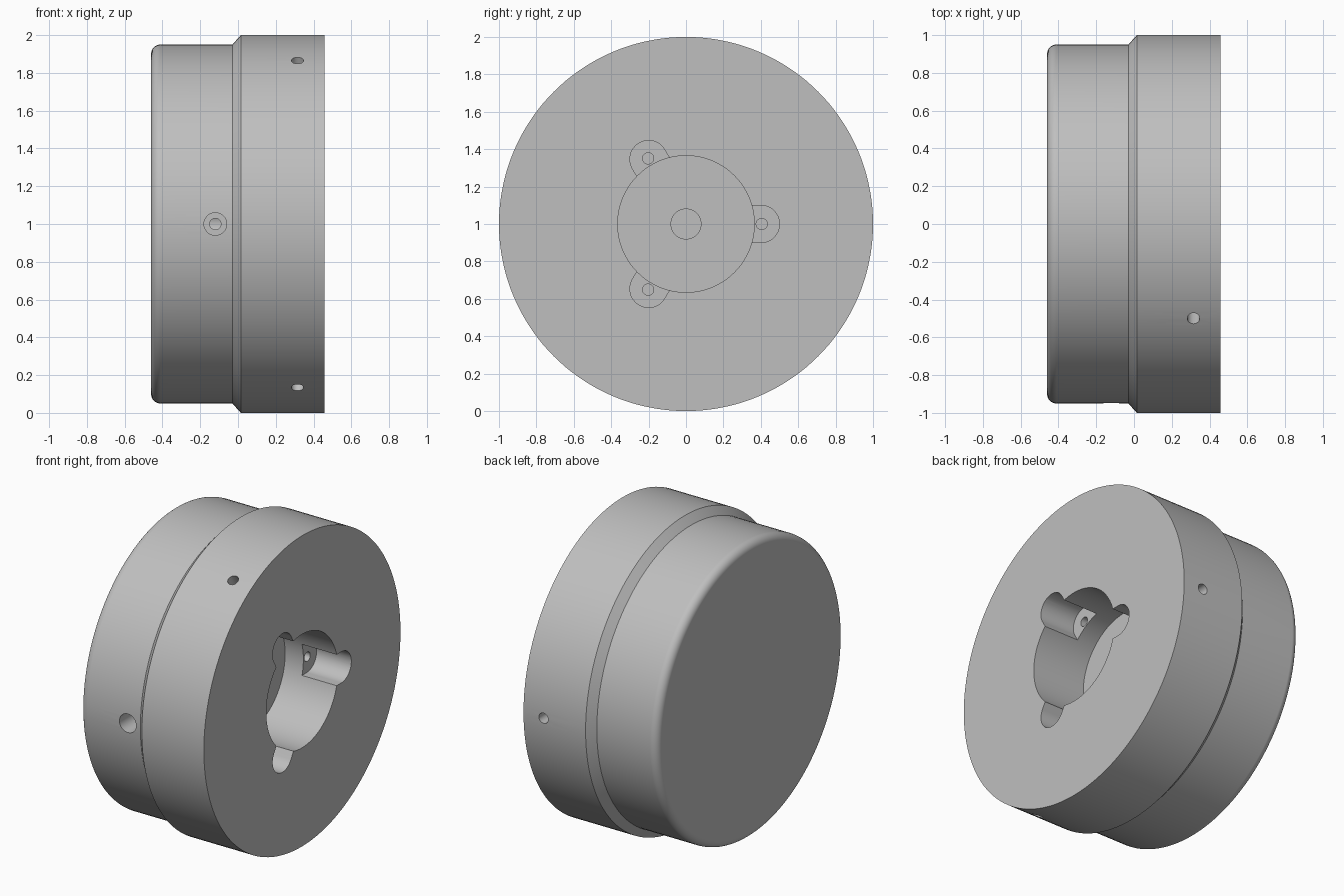
import bpy
import bmesh
from math import radians, sin, cos, pi
from mathutils import Matrix, Vector

cube = bpy.data.objects.get("Cube")
if cube:
    bpy.data.objects.remove(cube, do_unlink=True)

grey = bpy.data.materials.new("steel grey")
grey.use_nodes = True
colour = (0.52, 0.52, 0.52, 1)
grey.diffuse_color = colour
grey.node_tree.nodes["Principled BSDF"].inputs["Base Color"].default_value = colour

CENTRE = Matrix.Translation((0, 0, 1))
ANGLES = [radians(a) for a in (0, 120, 240)]


def make_object(name, bm):
    bmesh.ops.recalc_face_normals(bm, faces=bm.faces[:])
    mesh = bpy.data.meshes.new(name)
    bm.to_mesh(mesh)
    bm.free()
    mesh.materials.append(grey)
    obj = bpy.data.objects.new(name, mesh)
    bpy.context.collection.objects.link(obj)
    return obj


def lathe(name, profile, steps):
    """Revolve (x, radius) points about the x axis."""
    bm = bmesh.new()
    verts = [bm.verts.new((x, r, 0)) for x, r in profile]
    edges = [bm.edges.new(pair) for pair in zip(verts, verts[1:])]
    bmesh.ops.spin(bm, geom=verts + edges, cent=(0, 0, 0), axis=(1, 0, 0),
                   angle=2 * pi, steps=steps)
    bmesh.ops.remove_doubles(bm, verts=bm.verts[:], dist=0.0001)
    bmesh.ops.transform(bm, matrix=CENTRE, verts=bm.verts[:])
    return make_object(name, bm)


def cylinder(start, end, radius):
    """Cylinder cutter between two points given relative to the axis."""
    start, end = Vector(start), Vector(end)
    turn = (end - start).to_track_quat("Z", "Y").to_matrix().to_4x4()
    place = CENTRE @ Matrix.Translation((start + end) / 2) @ turn
    bm = bmesh.new()
    bmesh.ops.create_cone(bm, cap_ends=True, segments=32, radius1=radius,
                          radius2=radius, depth=(end - start).length, matrix=place)
    return make_object("hole_cutter", bm)


def slot(angle):
    """Round-ended pocket opening into the bore."""
    outline = [(0.25, -0.1)]
    outline += [(0.4 + 0.1 * cos(a), 0.1 * sin(a))
                for a in (radians(-90 + 7.5 * i) for i in range(25))]
    outline.append((0.25, 0.1))
    bm = bmesh.new()
    face = bm.faces.new([bm.verts.new((0.21, y, z)) for y, z in outline])
    top = bmesh.ops.extrude_face_region(bm, geom=[face])["geom"]
    bmesh.ops.translate(bm, vec=(0.4, 0, 0),
                        verts=[v for v in top if isinstance(v, bmesh.types.BMVert)])
    bmesh.ops.transform(bm, matrix=CENTRE @ Matrix.Rotation(angle, 4, "X"),
                        verts=bm.verts[:])
    return make_object("slot_cutter", bm)


def radial(x, radius, angle):
    return (x, radius * cos(angle), radius * sin(angle))


# Stepped round body with rounded closed end, blind bore and centre hole
fillet = [(-0.41 - 0.05 * sin(a), 0.90 + 0.05 * cos(a))
          for a in (radians(90 - 11.25 * i) for i in range(9))]
body = lathe("hub_body", [(-0.46, 0)] + fillet + [
    (-0.03, 0.95), (0.015, 1), (0.457, 1), (0.457, 0.365),
    (0.08, 0.365), (0.08, 0.08), (-0.2, 0.08), (-0.2, 0)], 144)

# Three pockets, each with a screw hole in its floor and a hole in the rim
cutters = []
for a in ANGLES:
    cutters.append(slot(a))
    cutters.append(cylinder(radial(0.3, 0.405, a), radial(0.0, 0.405, a), 0.03))
    cutters.append(cylinder(radial(0.315, 1.1, a), radial(0.315, 0.8, a), 0.033))

# Stepped side hole reaching the centre hole
cutters.append(cylinder((-0.12, -1.1, 0), (-0.12, -0.09, 0), 0.06))
cutters.append(cylinder((-0.12, -0.2, 0), (-0.12, -0.02, 0), 0.03))

bpy.context.view_layer.objects.active = body
for cutter in cutters:
    cutter.hide_render = True
    cut = body.modifiers.new("cut", "BOOLEAN")
    cut.operation = "DIFFERENCE"
    cut.solver = "EXACT"
    cut.object = cutter
    bpy.ops.object.modifier_apply(modifier=cut.name)
    bpy.data.objects.remove(cutter, do_unlink=True)

bpy.ops.object.select_all(action="DESELECT")
body.select_set(True)
bpy.ops.object.shade_smooth_by_angle(angle=radians(30))
weighted = body.modifiers.new("even shading", "WEIGHTED_NORMAL")
weighted.keep_sharp = True
